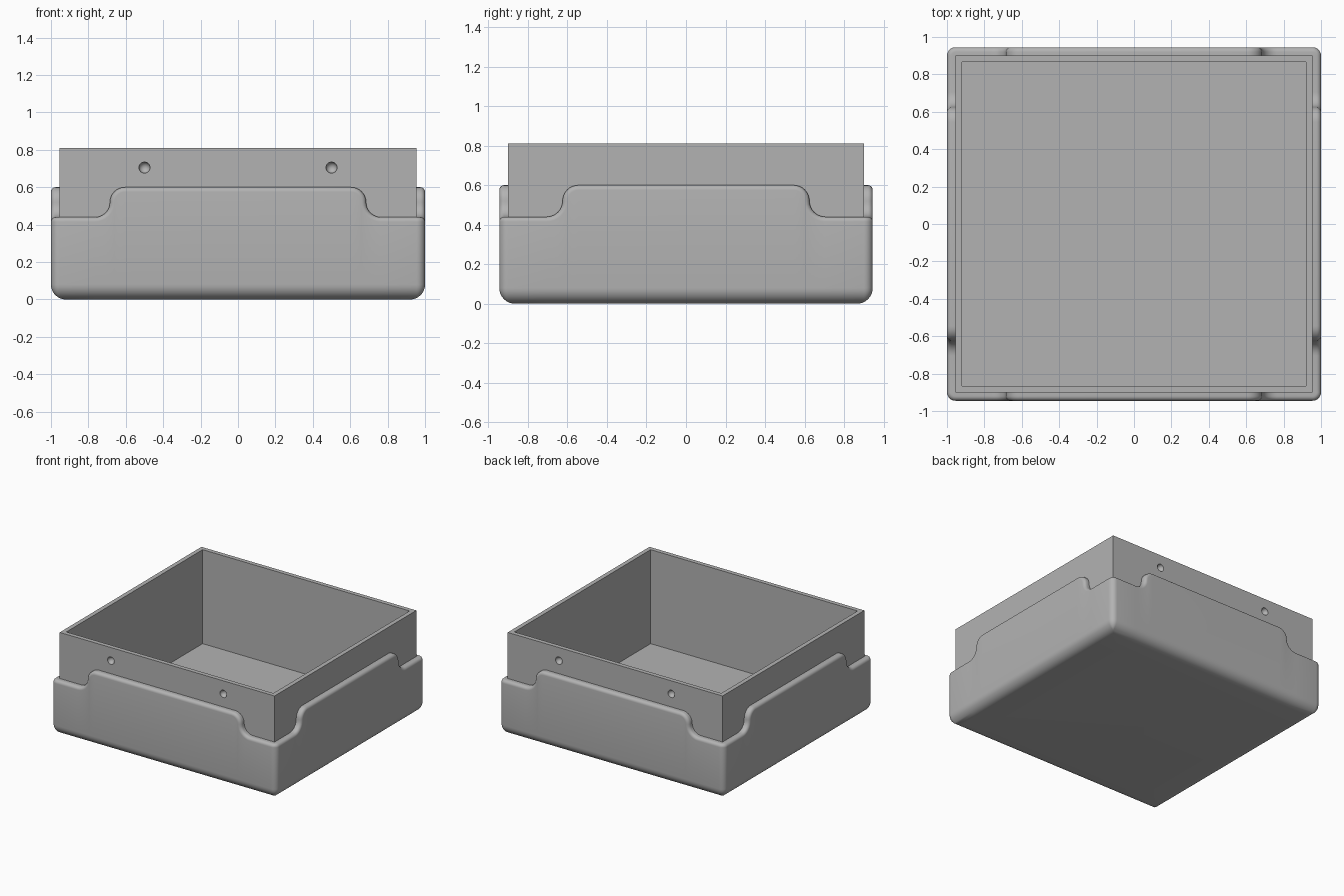
import bpy, bmesh
from math import sin, cos, pi
from mathutils import Vector

HX, HY = 1.0, 0.945           # outer half sizes of the sleeve
CORNER, LIP, BASE = 0.045, 0.025, 0.08   # corner, rim and bottom fillet radii
LOW, STEP = 0.44, 0.08        # rim height at corners, radius of each S-curve arc
WALL, TOP, FLOOR = 0.035, 0.81, 0.055

if "Cube" in bpy.data.objects:
    bpy.data.objects.remove(bpy.data.objects["Cube"], do_unlink=True)

grey = bpy.data.materials.new("plain grey")
grey.use_nodes = True
grey.diffuse_color = (0.45, 0.45, 0.45, 1)
grey.node_tree.nodes["Principled BSDF"].inputs["Base Color"].default_value = grey.diffuse_color


def finish(name, bm):
    bmesh.ops.recalc_face_normals(bm, faces=bm.faces)
    mesh = bpy.data.meshes.new(name)
    bm.to_mesh(mesh)
    bm.free()
    mesh.materials.append(grey)
    obj = bpy.data.objects.new(name, mesh)
    bpy.context.collection.objects.link(obj)
    return obj


def smooth(obj):
    bpy.ops.object.select_all(action="DESELECT")
    obj.select_set(True)
    bpy.context.view_layer.objects.active = obj
    bpy.ops.object.shade_smooth_by_angle(angle=pi / 5)


def rim_path(middle, n=8):
    """Rim of one side: (along, height, inward along, inward height)."""
    half = []
    for i in range(n + 1):
        s, c = sin(i * pi / 2 / n), cos(i * pi / 2 / n)
        half.append((STEP * s - middle - STEP, LOW + STEP - STEP * c, s, -c))
    for i in range(1, n + 1):
        s, c = sin(i * pi / 2 / n), cos(i * pi / 2 / n)
        half.append((STEP - middle - STEP * c, LOW + STEP + STEP * s, c, -s))
    return half + [(-a, z, -na, nz) for a, z, na, nz in reversed(half)]


def stations():
    """Walk around the sleeve: position, outward, tangent, height, inward pair."""
    out = []
    for side in range(4):
        turn = side * pi / 2
        normal = Vector((round(sin(turn)), -round(cos(turn)), 0))
        tangent = Vector((-normal.y, normal.x, 0))
        dist, length, middle = (HY, HX, 0.685) if side % 2 == 0 else (HX, HY, 0.625)
        for a, z, na, nz in rim_path(middle):
            out.append((normal * dist + tangent * a, normal, tangent, z, na, nz))
        centre = normal * (dist - CORNER) + tangent * (length - CORNER)
        for i in range(7):
            ang = i * pi / 12
            outward = normal * cos(ang) + tangent * sin(ang)
            out.append((centre + outward * CORNER, outward, tangent, LOW, 0, -1))
    return out


def place(station, depth, inset, z=None):
    pos, normal, tangent, height, na, nz = station
    p = pos + tangent * na * inset - normal * depth
    p.x = max(depth - HX, min(HX - depth, p.x))
    p.y = max(depth - HY, min(HY - depth, p.y))
    p.z = height + nz * inset if z is None else z
    return p


# Outer sleeve: rounded base, plain walls, stepped rim with a rounded lip
bm = bmesh.new()
walk = stations()
rows = []
for i in range(9):
    a = i * pi / 16
    rows.append((BASE * (1 - sin(a)), LIP, BASE * (1 - cos(a))))
for i in range(7):
    a = i * pi / 12
    rows.append((LIP * (1 - cos(a)), LIP * (1 - sin(a)), None))
rows.append((CORNER, 0, None))
rings = [[bm.verts.new(place(st, *row)) for st in walk] for row in rows]
for lower, upper in zip(rings, rings[1:]):
    for i in range(len(walk)):
        j = (i + 1) % len(walk)
        bm.faces.new((lower[i], lower[j], upper[j], upper[i]))
bm.faces.new(rings[0][::-1])
bmesh.ops.remove_doubles(bm, verts=bm.verts, dist=0.0001)
sleeve = finish("outer_sleeve", bm)
smooth(sleeve)

# Inner tray: open box with thin walls
bm = bmesh.new()
bx, by = HX - CORNER, HY - CORNER


def ring(inset, z):
    x, y = bx - inset, by - inset
    return [bm.verts.new(v) for v in ((-x, -y, z), (x, -y, z), (x, y, z), (-x, y, z))]


loops = [ring(0, FLOOR / 2), ring(0, TOP), ring(WALL, TOP), ring(WALL, FLOOR)]
for a, b in zip(loops, loops[1:]):
    for i in range(4):
        j = (i + 1) % 4
        bm.faces.new((a[i], a[j], b[j], b[i]))
bm.faces.new(loops[0][::-1])
bm.faces.new(loops[-1])
tray = finish("inner_tray", bm)

# Round catch dimples in the front and back walls of the tray
bm = bmesh.new()
for x in (-0.5, 0.5):
    for y in (-by, by):
        ball = bmesh.ops.create_uvsphere(bm, u_segments=24, v_segments=12, radius=0.03)
        bmesh.ops.translate(bm, verts=ball["verts"], vec=(x, y, 0.705))
cutter = finish("dimple_cutter", bm)
cut = tray.modifiers.new("dimples", "BOOLEAN")
cut.operation, cut.solver, cut.object = "DIFFERENCE", "EXACT", cutter
bpy.context.view_layer.objects.active = tray
bpy.ops.object.modifier_apply(modifier=cut.name)
bpy.data.objects.remove(cutter, do_unlink=True)
smooth(tray)
